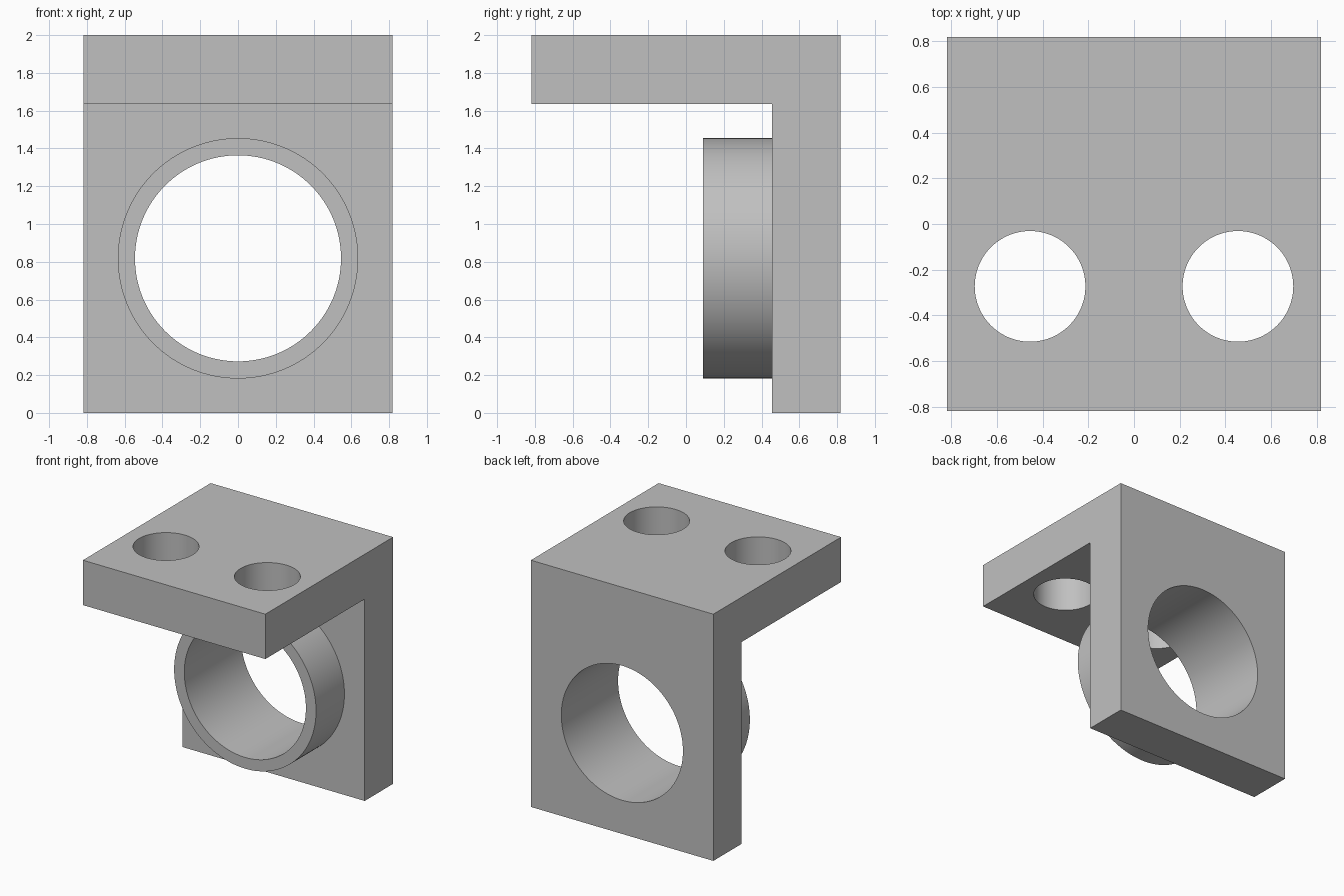
import bpy
import bmesh
from math import radians

# Remove the default cube
cube = bpy.data.objects.get("Cube")
if cube:
    bpy.data.objects.remove(cube, do_unlink=True)

U = 1 / 11                      # design unit: the bracket is 22 units tall
HALF, TOP, THICK = 9 * U, 22 * U, 4 * U
BORE_Z = 9 * U

grey = bpy.data.materials.new("plain grey")
grey.use_nodes = True
colour = (0.53, 0.53, 0.53, 1)
grey.diffuse_color = colour
grey.node_tree.nodes["Principled BSDF"].inputs["Base Color"].default_value = colour


def extruded_bracket(name, profile):
    """Extrude a side profile of (y, z) points across the full width."""
    bm = bmesh.new()
    face = bm.faces.new([bm.verts.new((-HALF, y, z)) for y, z in profile])
    out = bmesh.ops.extrude_face_region(bm, geom=[face])
    verts = [v for v in out["geom"] if isinstance(v, bmesh.types.BMVert)]
    bmesh.ops.translate(bm, verts=verts, vec=(2 * HALF, 0, 0))
    bmesh.ops.recalc_face_normals(bm, faces=bm.faces)
    mesh = bpy.data.meshes.new(name)
    bm.to_mesh(mesh)
    bm.free()
    mesh.materials.append(grey)
    obj = bpy.data.objects.new(name, mesh)
    bpy.context.collection.objects.link(obj)
    return obj


def cylinder(name, radius, depth, location, along_y=False):
    bpy.ops.mesh.primitive_cylinder_add(
        vertices=128, radius=radius, depth=depth, location=location,
        rotation=(radians(90) if along_y else 0, 0, 0))
    obj = bpy.context.object
    obj.name = name
    obj.data.materials.append(grey)
    return obj


def combine(target, tool, operation):
    """Apply a boolean and discard the tool object."""
    mod = target.modifiers.new(operation.title(), "BOOLEAN")
    mod.operation, mod.solver, mod.object = operation, "EXACT", tool
    bpy.context.view_layer.objects.active = target
    bpy.ops.object.modifier_apply(modifier=mod.name)
    bpy.data.objects.remove(tool, do_unlink=True)


# L-shaped body: top plate and back plate
inner_y, inner_z = HALF - THICK, TOP - THICK
bracket = extruded_bracket("angle_bracket", [
    (HALF, 0), (HALF, TOP), (-HALF, TOP),
    (-HALF, inner_z), (inner_y, inner_z), (inner_y, 0)])

# Collar on the back plate, sunk slightly into it for a clean union
sink = U
collar = cylinder("collar", 7 * U, THICK + sink,
                  (0, inner_y - (THICK - sink) / 2, BORE_Z), along_y=True)
combine(bracket, collar, "UNION")

# Large bore through collar and back plate
bore = cylinder("bore_cutter", 6 * U, 3 * THICK, (0, inner_y, BORE_Z), along_y=True)
combine(bracket, bore, "DIFFERENCE")

# Pair of mounting holes in the top plate
for side in (-1, 1):
    hole = cylinder("hole_cutter", 0.242, 2 * THICK,
                    (side * 5 * U, -3 * U, TOP - THICK / 2))
    combine(bracket, hole, "DIFFERENCE")

# Smooth the round walls, keep the edges sharp
bpy.ops.object.select_all(action="DESELECT")
bracket.select_set(True)
bpy.context.view_layer.objects.active = bracket
bpy.ops.object.shade_smooth_by_angle(angle=radians(30))
